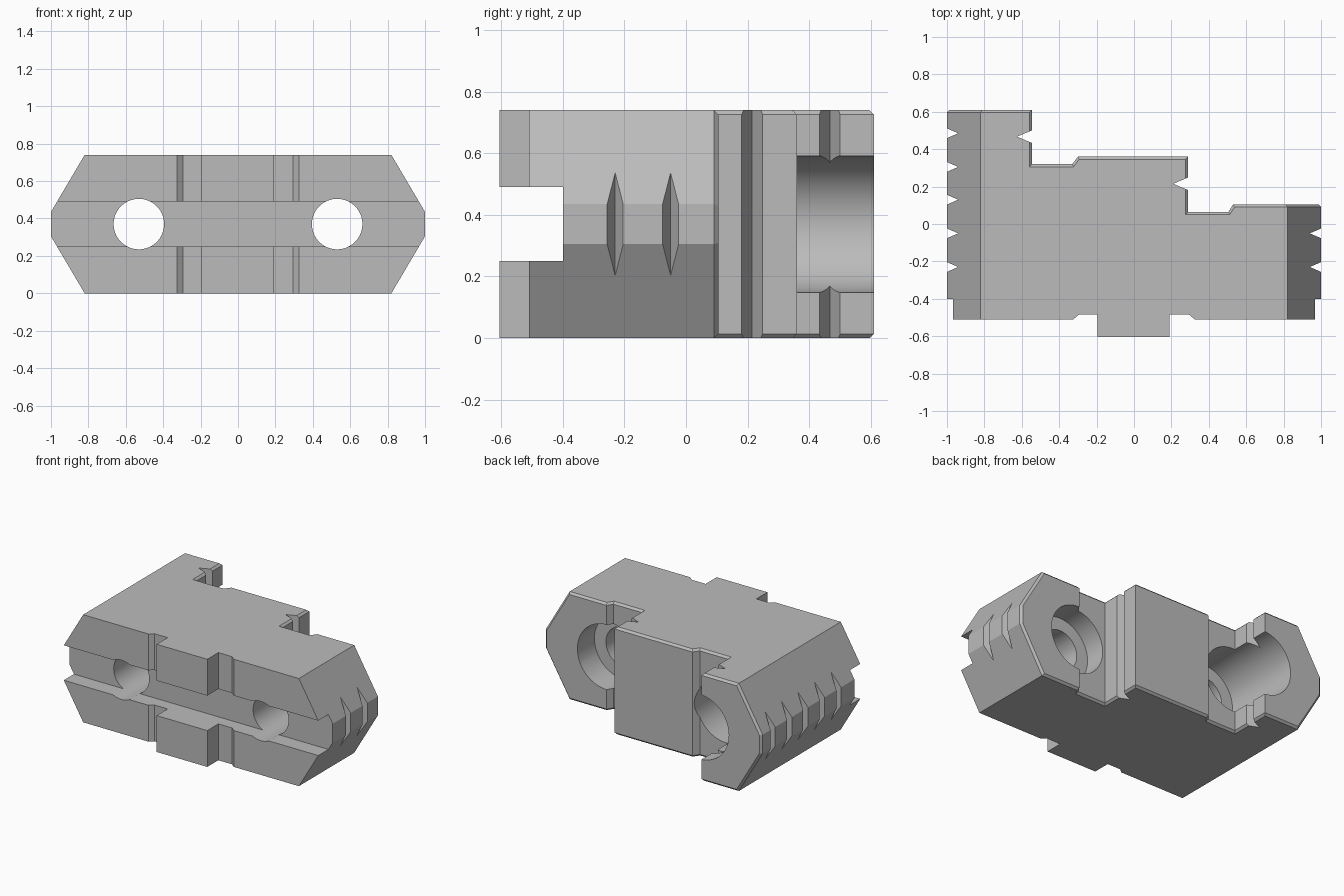
import bpy, bmesh, math
from mathutils import Vector

if "Cube" in bpy.data.objects:
    bpy.data.objects.remove(bpy.data.objects["Cube"])

H = 0.74          # height of the jaw
MID = H / 2       # bore axis height

steel = bpy.data.materials.new("plain_grey_steel")
steel.use_nodes = True
steel.diffuse_color = (0.5, 0.5, 0.5, 1)
steel.node_tree.nodes["Principled BSDF"].inputs["Base Color"].default_value = (0.5, 0.5, 0.5, 1)


def make_object(name, bm):
    bmesh.ops.recalc_face_normals(bm, faces=bm.faces)
    mesh = bpy.data.meshes.new(name)
    bm.to_mesh(mesh)
    bm.free()
    obj = bpy.data.objects.new(name, mesh)
    bpy.context.collection.objects.link(obj)
    mesh.materials.append(steel)
    return obj


def prism(points, z0, z1):
    """Plan outline extruded upwards."""
    bm = bmesh.new()
    face = bm.faces.new([bm.verts.new((x, y, z0)) for x, y in points])
    top = bmesh.ops.extrude_face_region(bm, geom=[face])["geom"]
    verts = [v for v in top if isinstance(v, bmesh.types.BMVert)]
    bmesh.ops.translate(bm, verts=verts, vec=(0, 0, z1 - z0))
    bmesh.ops.recalc_face_normals(bm, faces=bm.faces)
    return bm


def cylinder(x, radius, y0, y1):
    """Round cutter running from front to back."""
    bm = bmesh.new()
    bmesh.ops.create_cone(bm, cap_ends=True, segments=64, radius1=radius,
                          radius2=radius, depth=y1 - y0)
    for v in bm.verts:
        v.co = Vector((x + v.co.x, v.co.z + (y0 + y1) / 2, MID + v.co.y))
    return bm


def cut(body, bm):
    cutter = make_object("cutter", bm)
    cutter.hide_render = True
    mod = body.modifiers.new("cut", "BOOLEAN")
    mod.operation = "DIFFERENCE"
    mod.solver = "EXACT"
    mod.object = cutter
    bpy.context.view_layer.objects.active = body
    bpy.ops.object.modifier_apply(modifier=mod.name)
    bpy.data.objects.remove(cutter)


# Stepped plan outline with a tongue at the front
outline = [
    (-1, -0.51), (-0.325, -0.51), (-0.295, -0.485), (-0.195, -0.485),
    (-0.195, -0.605), (0.19, -0.605), (0.19, -0.485), (0.295, -0.485),
    (0.325, -0.51), (1, -0.51), (1, 0.105), (0.53, 0.105), (0.505, 0.065),
    (0.29, 0.065), (0.29, 0.36), (-0.3, 0.36), (-0.33, 0.32),
    (-0.545, 0.32), (-0.545, 0.61), (-1, 0.61)]
bm = prism(outline, 0, H)

# Slope the ends to a six-sided front profile
for sx in (-1, 1):
    for corner, sz in ((0, -1), (H, 1)):
        bmesh.ops.bisect_plane(
            bm, geom=bm.verts[:] + bm.edges[:] + bm.faces[:], dist=1e-5,
            plane_co=(sx * 0.82, 0, corner),
            plane_no=Vector((sx * 0.305, 0, sz * 0.18)).normalized(),
            clear_outer=True)
        bmesh.ops.holes_fill(bm, edges=[e for e in bm.edges if e.is_boundary])
bmesh.ops.recalc_face_normals(bm, faces=bm.faces)


# Chamfer the rim of the stepped back
def is_back(f):
    n, c = f.normal, f.calc_center_median()
    return abs(n.z) < 0.01 and c.y > 0.04 and (n.y > 0.3 or (abs(n.x) > 0.9 and abs(c.x) < 0.9))


def is_shell(f):
    return abs(f.normal.z) > 0.4 or (abs(f.normal.x) > 0.9 and abs(f.calc_center_median().x) > 0.9)


rim = [e for e in bm.edges if len(e.link_faces) == 2
       and any(is_back(f) for f in e.link_faces)
       and any(is_shell(f) for f in e.link_faces)]
bmesh.ops.bevel(bm, geom=rim, offset=0.014, segments=1, affect="EDGES")
jaw = make_object("stepped_vise_jaw", bm)

# Grip grooves on the ends and in the step walls
grooves = [(-1, y, 1, 0.06, 0.026) for y in (0.485, 0.305, 0.13, -0.05, -0.23)]
grooves += [(1, y, -1, 0.06, 0.026) for y in (-0.05, -0.23)]
grooves += [(-0.545, 0.467, -1, 0.08, 0.034), (0.29, 0.215, -1, 0.08, 0.034)]
for x, y, inward, depth, half in grooves:
    out = x - inward * depth
    cut(jaw, prism([(x + inward * depth, y), (out, y + 2 * half), (out, y - 2 * half)], -0.1, H + 0.1))

# Long slot across the front
cut(jaw, prism([(-1.2, -0.8), (1.2, -0.8), (1.2, -0.4), (-1.2, -0.4)], 0.25, 0.49))

# Screw holes, counterbores and the clearance scooped from the step wall
for x, floor in ((-0.53, 0.05), (0.53, -0.08)):
    cut(jaw, cylinder(x, 0.135, -0.9, 0.9))
    cut(jaw, cylinder(x, 0.2225, floor, 0.9))
cut(jaw, cylinder(0.53, 0.27, 0.105, 0.9))

bpy.ops.object.select_all(action="DESELECT")
jaw.select_set(True)
bpy.context.view_layer.objects.active = jaw
bpy.ops.object.shade_smooth_by_angle(angle=math.radians(20))
